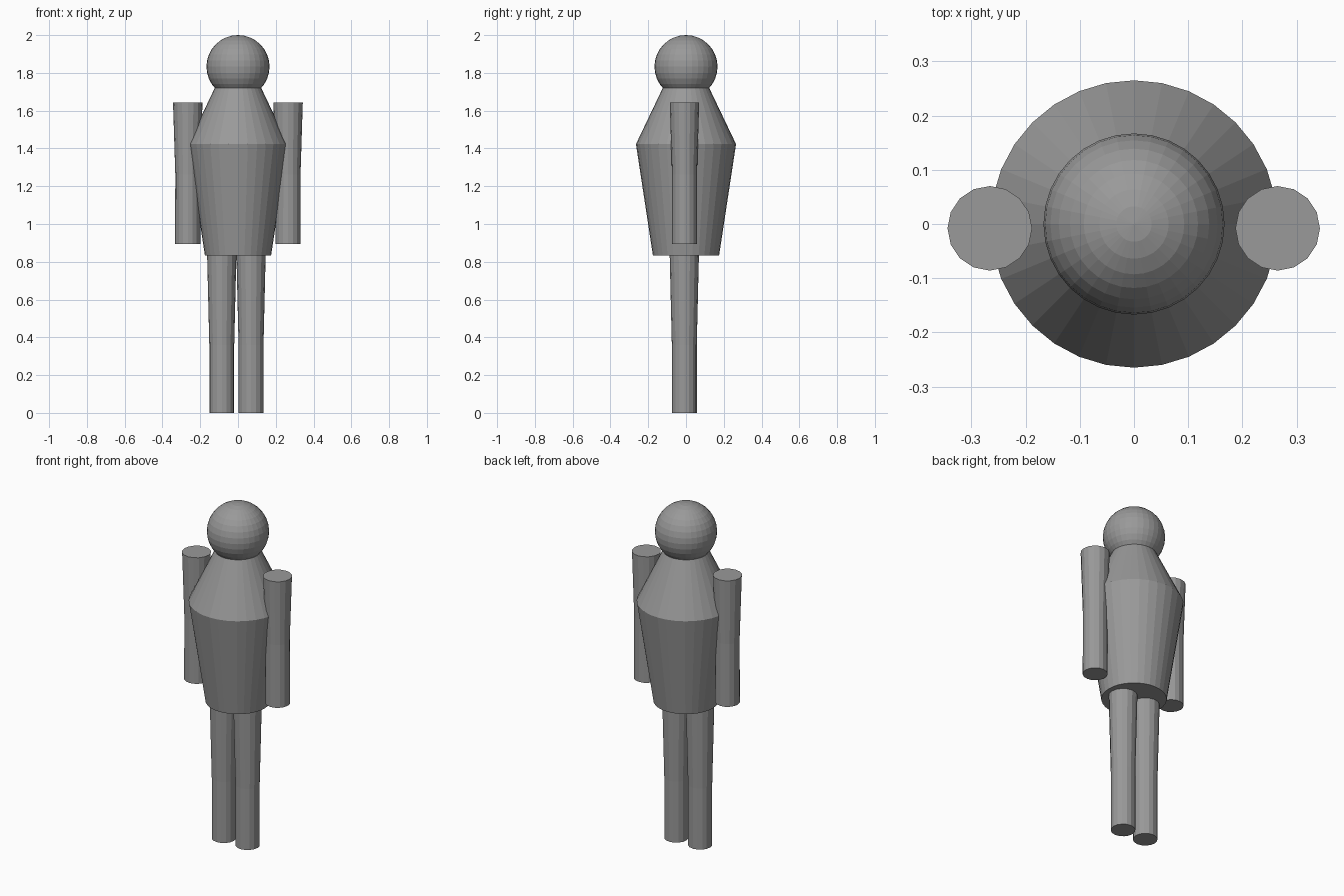
import bpy
import bmesh
import math

if "Cube" in bpy.data.objects:
    bpy.data.objects.remove(bpy.data.objects["Cube"])

grey = bpy.data.materials.new("plain grey")
grey.diffuse_color = (0.32, 0.32, 0.32, 1)
grey.use_nodes = True
grey.node_tree.nodes["Principled BSDF"].inputs["Base Color"].default_value = grey.diffuse_color


def lathe(name, profile, sides, location=(0, 0, 0)):
    """Closed, flat-shaded turned solid from (radius, z) pairs, bottom to top."""
    bm = bmesh.new()
    rings = []
    for r, z in profile:
        rings.append([bm.verts.new((r * math.cos(2 * math.pi * i / sides),
                                    r * math.sin(2 * math.pi * i / sides), z))
                      for i in range(sides)])
    for low, high in zip(rings, rings[1:]):
        for i in range(sides):
            j = (i + 1) % sides
            bm.faces.new((low[i], low[j], high[j], high[i]))
    bm.faces.new(rings[0][::-1])
    bm.faces.new(rings[-1])
    mesh = bpy.data.meshes.new(name)
    bm.to_mesh(mesh)
    bm.free()
    mesh.materials.append(grey)
    obj = bpy.data.objects.new(name, mesh)
    obj.location = location
    bpy.context.collection.objects.link(obj)
    return obj


# Torso: narrow hips, wide chest, sloping shoulders
lathe("torso", [(0.175, 0.832), (0.265, 1.423), (0.123, 1.72)], 32)

# Head resting on the neck opening
bpy.ops.mesh.primitive_uv_sphere_add(segments=32, ring_count=16,
                                     radius=0.167, location=(0, 0, 1.833))
head = bpy.context.object
head.name = "head"
head.data.materials.append(grey)

# Limbs: slightly tapered 16-sided tubes
for side, arm_x, leg_x in (("left", -0.266, -0.086), ("right", 0.265, 0.069)):
    lathe(side + "_arm", [(0.067, 0), (0.066, 0.37), (0.078, 0.75)], 16,
          (arm_x, -0.008, 0.893))
    lathe(side + "_leg", [(0.066, 0), (0.066, 0.36), (0.078, 0.86)], 16,
          (leg_x, -0.009, 0))
